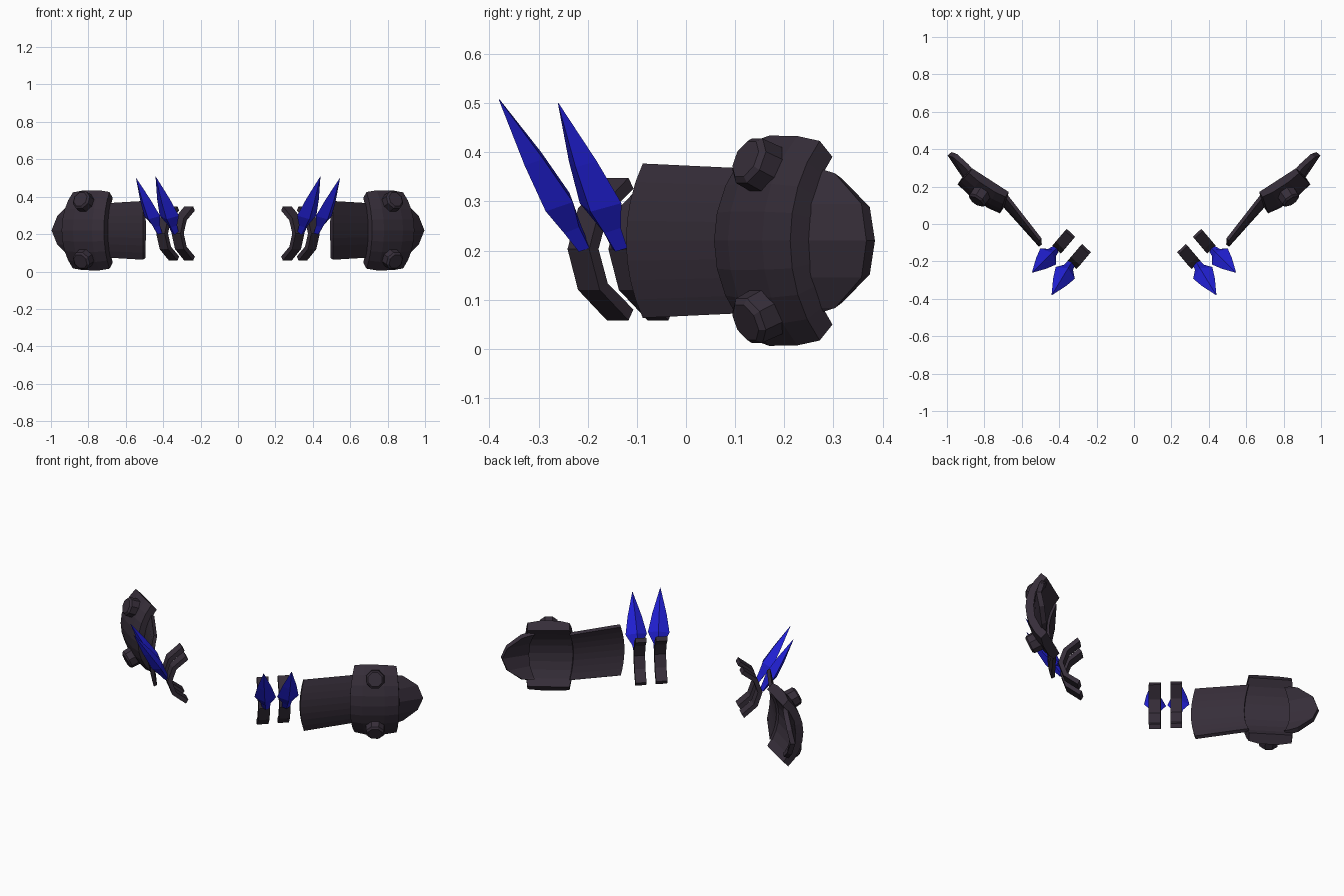
import bpy, bmesh, math
from mathutils import Vector

if "Cube" in bpy.data.objects:
    bpy.data.objects.remove(bpy.data.objects["Cube"])

ZC = 0.22


def material(name, rgb):
    m = bpy.data.materials.new(name)
    m.diffuse_color = (*rgb, 1)
    m.use_nodes = True
    m.node_tree.nodes["Principled BSDF"].inputs["Base Color"].default_value = m.diffuse_color
    return m


DARK = material("dark_violet_metal", (0.037, 0.027, 0.041))
BLUE = material("deep_blue", (0.016, 0.015, 0.7))


def finish(name, bm, mat):
    """Make the object, mirrored to the other side of x = 0."""
    bmesh.ops.recalc_face_normals(bm, faces=bm.faces)
    me = bpy.data.meshes.new(name)
    bm.to_mesh(me)
    bm.free()
    me.materials.append(mat)
    ob = bpy.data.objects.new(name, me)
    bpy.context.collection.objects.link(ob)
    mod = ob.modifiers.new("mirror", 'MIRROR')
    mod.use_mirror_merge = False
    return ob


def loft(bm, rings):
    """Skin equal closed rings of points and cap both ends."""
    vs = [[bm.verts.new(p) for p in r] for r in rings]
    n = len(vs[0])
    for a, b in zip(vs, vs[1:]):
        for i in range(n):
            j = (i + 1) % n
            bm.faces.new((a[i], a[j], b[j], b[i]))
    bm.faces.new(vs[0])
    bm.faces.new(vs[-1])


def shell(name, rows, normal, t, zc=ZC, crown=0):
    """Curved plate from rows (angle, z start, z end, start xy, end xy), thickness t inwards.
    A crown raises the middle of the outer face."""
    n = Vector((*normal, 0)).normalized()
    rings = []
    for th, za, zb, a, b in rows:
        pa, pb = Vector((*a, zc + za)), Vector((*b, zc + zb))
        out = n * math.cos(th) + Vector((0, 0, math.sin(th)))
        ring = [pa, pb, pb - out * t, pa - out * t]
        if crown:
            ring[1:1] = [pa.lerp(pb, k) + out * crown for k in (0.25, 0.7)]
        rings.append(ring)
    bm = bmesh.new()
    loft(bm, rings)
    return finish(name, bm, DARK)


def arc_rows(a, b, a_top, b_top, ha, hb, th_max, segs):
    """Rows of an arc that is furthest out at mid height."""
    rows = []
    for i in range(segs + 1):
        th = th_max * (2 * i / segs - 1)
        s = (1 - math.cos(th)) / (1 - math.cos(th_max))
        k = math.sin(th) / math.sin(th_max)
        rows.append((th, k * ha, k * hb, Vector(a).lerp(Vector(a_top), s),
                     Vector(b).lerp(Vector(b_top), s)))
    return rows


# Lower arm plate, ending against the broad band
shell("arm_plate", arc_rows((0.508, -0.122), (0.702, 0.094), (0.508, -0.088), (0.69, 0.145),
                            0.157, 0.146, math.radians(27), 8), (0.75, -0.66), 0.02)

# Broad raised band
BN = (0.56, -0.83)
shell("broad_band", arc_rows((0.717, 0.057), (0.943, 0.212), (0.687, 0.145), (0.883, 0.272),
                             0.205, 0.203, math.radians(46), 8), BN, 0.045, crown=0.013)

# Rounded end plate
half = [(0.148, (0.86, 0.245), (0.875, 0.268)), (0.137, (0.87, 0.243), (0.905, 0.303)),
        (0.075, (0.90, 0.235), (0.967, 0.357)), (0, (0.908, 0.235), (0.997, 0.367))]
rows = [(-z * 3.2, -z, -z, a, b) for z, a, b in half]
rows += [(z * 3.2, z, z, a, b) for z, a, b in half[-2::-1]]
shell("end_plate", rows, (0.78, -0.62), 0.028)

# Eight-sided studs, upper and lower
for side, label in ((1, "upper"), (-1, "lower")):
    axis = Vector((BN[0] * 0.92, BN[1] * 0.92, side * 0.39)).normalized()
    u = axis.cross(Vector((0, 0, 1))).normalized()
    v = axis.cross(u)
    c = Vector((0.815, 0.163, ZC + side * 0.145))
    bm = bmesh.new()
    loft(bm, [[c + axis * d + (u * math.cos(q) + v * math.sin(q)) * r
               for q in [math.tau * (i + 0.5) / 8 for i in range(8)]]
              for d, r in ((-0.045, 0.057), (0.045, 0.053), (0.055, 0.042))])
    finish(label + "_stud", bm, DARK)

# Two small curved bars, each with a blue blade
CLAWS = (("inner", (0.308, -0.241), (0.355, -0.197), (0.44, -0.38, 0.507), (0.335, -0.208, 0.205)),
         ("outer", (0.392, -0.158), (0.437, -0.116), (0.545, -0.26, 0.50), (0.42, -0.135, 0.205)))
for label, a, b, tip, root in CLAWS:
    back = Vector((-0.068, 0.08))
    shell(label + "_bar", arc_rows(a, b, Vector(a) + back, Vector(b) + back, 0.145, 0.145,
                                   math.radians(58), 4), (0.68, -0.73), 0.026, 0.203)
    tip, root = Vector(tip), Vector(root)
    d = (tip - root).normalized()
    w = d.cross(Vector((0, 0, 1))).normalized()
    n = w.cross(d)
    bm = bmesh.new()
    # diamond sections: position along blade, half width, half thickness
    loft(bm, [[p + w * hw, p + n * ht, p - w * hw, p - n * ht]
              for p, hw, ht in ((root.lerp(tip, k), hw, ht) for k, hw, ht in
                                ((0, 0.022, 0.014), (0.14, 0.028, 0.022), (0.31, 0.06, 0.034),
                                 (0.6, 0.04, 0.024), (1, 0.001, 0.001)))])
    finish(label + "_blade", bm, BLUE)
